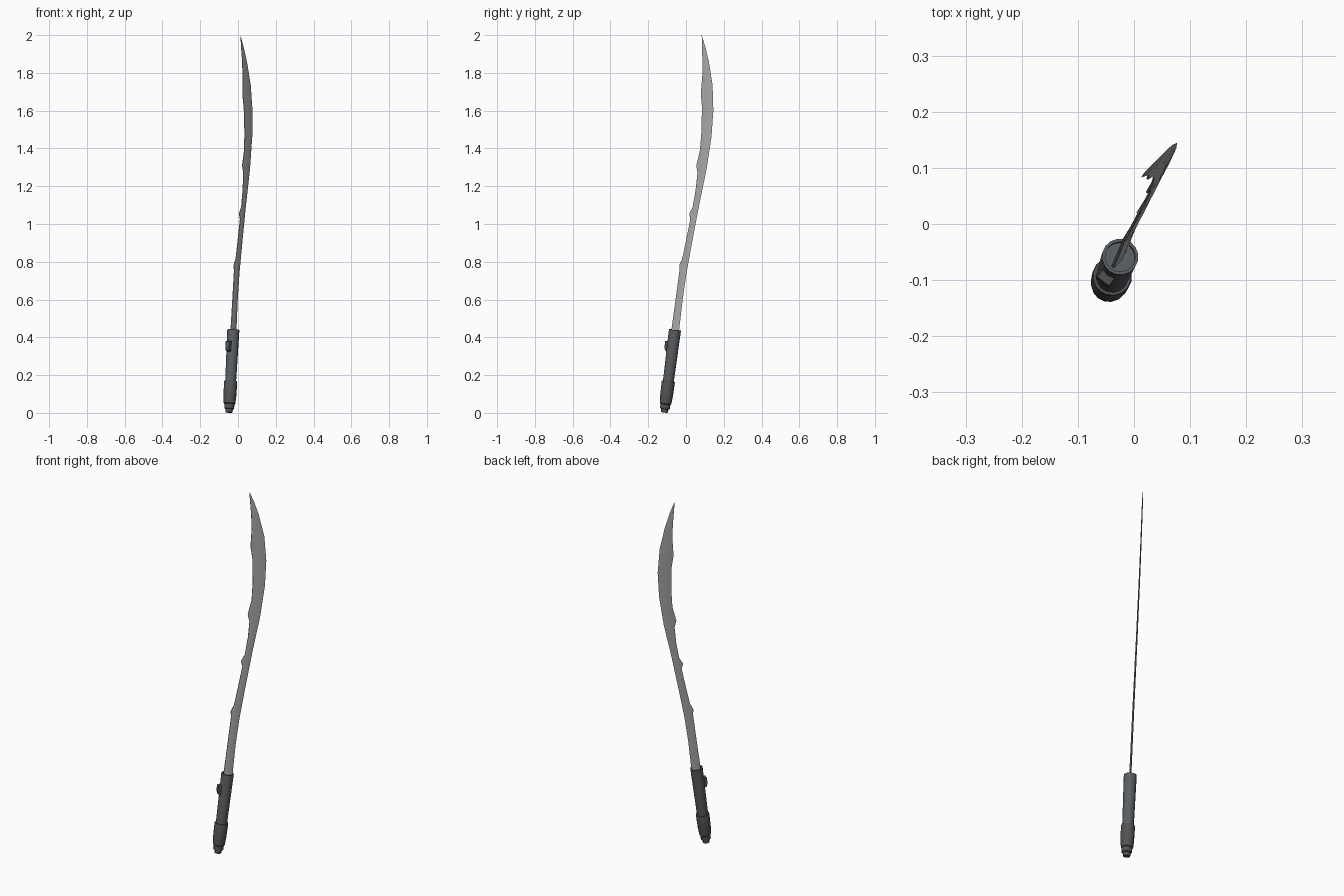
import bpy, bmesh, math
from mathutils import Vector, Matrix

if "Cube" in bpy.data.objects:
    bpy.data.objects.remove(bpy.data.objects["Cube"])

# Blade plane: D is the horizontal direction in the plane, N its normal
TH = math.radians(53)
D = Vector((math.cos(TH), math.sin(TH), 0))
N = Vector((-math.sin(TH), math.cos(TH), 0))

def place(u, v, z):
    """Point in the slightly leaning blade plane."""
    return D * u + N * (v - 0.031 + 0.0355 * z) + Vector((0, 0, z))

def material(name, rgb):
    m = bpy.data.materials.new(name)
    m.diffuse_color = (*rgb, 1)
    m.use_nodes = True
    m.node_tree.nodes["Principled BSDF"].inputs["Base Color"].default_value = m.diffuse_color
    return m

steel = material("blade steel", (0.42, 0.43, 0.42))
grip_mat = material("grip dark grey", (0.105, 0.114, 0.124))
pommel_mat = material("pommel charcoal", (0.085, 0.087, 0.088))

def finish(bm, name, mat, angle):
    bmesh.ops.recalc_face_normals(bm, faces=bm.faces[:])
    me = bpy.data.meshes.new(name)
    bm.to_mesh(me)
    bm.free()
    ob = bpy.data.objects.new(name, me)
    me.materials.append(mat)
    bpy.context.collection.objects.link(ob)
    bpy.ops.object.select_all(action='DESELECT')
    ob.select_set(True)
    bpy.context.view_layer.objects.active = ob
    bpy.ops.object.shade_smooth_by_angle(angle=math.radians(angle))
    return ob

# Handle frame: leaning axis
axis = (D * 0.134 + N * 0.0355 + Vector((0, 0, 1))).normalized()
ax_y = axis.cross(D).normalized()
ax_x = ax_y.cross(axis)
FRAME = Matrix.Translation(place(-0.12, 0, 0.0025)) @ \
    Matrix((ax_x, ax_y, axis)).transposed().to_4x4()

def lathe(name, profile, mat, sides=16):
    """Closed solid of revolution about the handle axis from (radius, height)."""
    bm = bmesh.new()
    rings = []
    for r, h in profile:
        rings.append([bm.verts.new(FRAME @ Vector((
            r * math.cos(2 * math.pi * i / sides),
            r * math.sin(2 * math.pi * i / sides), h))) for i in range(sides)])
    for a, b in zip(rings, rings[1:]):
        for i in range(sides):
            j = (i + 1) % sides
            bm.faces.new((a[i], a[j], b[j], b[i]))
    bm.faces.new(rings[0])
    bm.faces.new(rings[-1])
    return finish(bm, name, mat, 35)

# Grip tube with a recessed mouth
lathe("grip", [(0.029, 0.15), (0.0295, 0.2), (0.0325, 0.441),
               (0.027, 0.441), (0.027, 0.429)], grip_mat)

# Stepped pommel sleeve
lathe("pommel", [(0.018, 0), (0.02, 0.018), (0.026, 0.02), (0.027, 0.044),
                 (0.031, 0.048), (0.034, 0.085), (0.0355, 0.162),
                 (0.034, 0.167), (0.028, 0.167)], pommel_mat)

# Button on the inner side of the grip: wedge profile, extruded sideways
bm = bmesh.new()
prof = [(-0.024, 0.318), (-0.038, 0.325), (-0.045, 0.342),
        (-0.045, 0.374), (-0.024, 0.38)]
sides = [[bm.verts.new(FRAME @ Vector((x, s * 0.013, h))) for x, h in prof]
         for s in (-1, 1)]
for i in range(len(prof)):
    j = (i + 1) % len(prof)
    bm.faces.new((sides[0][i], sides[0][j], sides[1][j], sides[1][i]))
bm.faces.new(sides[0])
bm.faces.new(sides[1])
finish(bm, "button", pommel_mat, 20)

# Blade outlines as (height, distance along D)
outer = [(0.42, -0.036), (0.6, -0.015), (0.74, 0.007), (0.9, 0.039),
         (1.1, 0.081), (1.29, 0.125), (1.46, 0.153), (1.6, 0.162),
         (1.735, 0.153), (1.86, 0.125), (1.94, 0.099), (2.0, 0.074)]
inner = [(0.42, -0.086), (0.6, -0.060), (0.75, -0.039), (0.783, -0.0405),
         (0.815, -0.022), (0.9, -0.002), (1.025, 0.026), (1.055, 0.0185),
         (1.09, 0.040), (1.18, 0.057), (1.27, 0.067), (1.31, 0.058),
         (1.39, 0.080), (1.485, 0.087), (1.62, 0.087), (1.685, 0.078),
         (1.71, 0.079), (1.79, 0.085), (1.87, 0.083), (2.0, 0.074)]

def sample(line, z):
    for (z0, u0), (z1, u1) in zip(line, line[1:]):
        if z <= z1:
            return u0 + (u1 - u0) * (z - z0) / (z1 - z0)
    return line[-1][1]

# Blade: thin ridged cross-sections stacked along the outlines
bm = bmesh.new()
levels = sorted({z for z, _ in outer + inner})
rows = []
for z in levels[:-1]:
    a, b = sample(inner, z), sample(outer, z)
    t = 0.0055 - 0.003 * (z - 0.42) / 1.58
    m = a + (b - a) * 0.45
    rows.append([bm.verts.new(place(u, v, z)) for u, v in
                 ((a, t * 0.5), (m, t), (b, 0), (m, -t), (a, -t * 0.5))])
for p, q in zip(rows, rows[1:]):
    for i in range(5):
        j = (i + 1) % 5
        bm.faces.new((p[i], p[j], q[j], q[i]))
tip = bm.verts.new(place(0.074, 0, 2.0))
for i in range(5):
    bm.faces.new((rows[-1][i], rows[-1][(i + 1) % 5], tip))
bm.faces.new(rows[0])
finish(bm, "blade", steel, 35)
